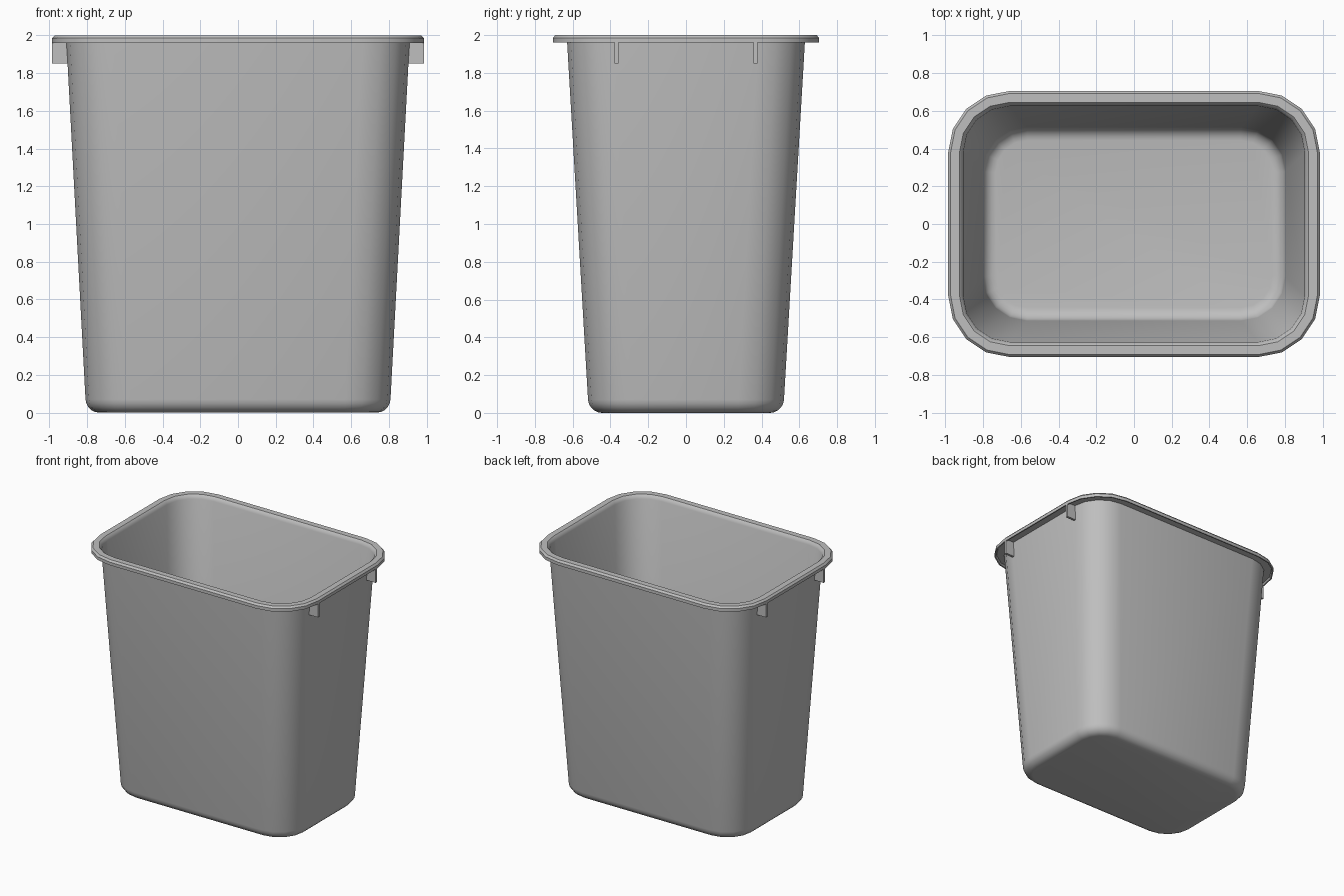
import bpy, bmesh
from math import sin, cos, pi, radians

cube = bpy.data.objects.get("Cube")
if cube:
    bpy.data.objects.remove(cube)

grey = bpy.data.materials.new("grey plastic")
grey.use_nodes = True
colour = (0.52, 0.52, 0.52, 1)
grey.diffuse_color = colour
grey.node_tree.nodes["Principled BSDF"].inputs["Base Color"].default_value = colour

RIM_Z = 1.96


def finish(name, bm):
    bmesh.ops.recalc_face_normals(bm, faces=bm.faces)
    mesh = bpy.data.meshes.new(name)
    bm.to_mesh(mesh)
    bm.free()
    mesh.materials.append(grey)
    obj = bpy.data.objects.new(name, mesh)
    bpy.context.collection.objects.link(obj)
    return obj


def rounded_ring(bm, radius, z, steps=4):
    """Rounded rectangle whose corner centres spread out with height."""
    t = min(z / RIM_Z, 1)
    cx, cy = 0.565 + 0.095 * t, 0.275 + 0.105 * t
    ring = []
    for corner, (sx, sy) in enumerate([(1, 1), (-1, 1), (-1, -1), (1, -1)]):
        for i in range(steps + 1):
            a = (corner + i / steps) * pi / 2
            ring.append(bm.verts.new((sx * cx + radius * cos(a),
                                      sy * cy + radius * sin(a), z)))
    return ring


def base_curve(radius, floor, bend, steps=5):
    """Rounded transition from the floor up to the wall."""
    angles = [i / steps * pi / 2 for i in range(steps + 1)]
    return [(radius - bend * (1 - sin(a)), floor + bend * (1 - cos(a))) for a in angles]


# Bin body: outer wall, hollow-edged rim, inner wall and floor in one loft
outer = base_curve(0.24, 0, 0.07)
inner = base_curve(0.234, 0.008, 0.066)
rim = [(0.25, 1.972), (0.308, 1.975), (0.315, RIM_Z), (0.325, RIM_Z),
       (0.325, 1.985), (0.312, 2.0), (0.265, 2.0), (0.255, 1.99), (0.245, 1.97)]
bm = bmesh.new()
rings = [rounded_ring(bm, r, z) for r, z in outer + rim + inner[::-1]]
for low, high in zip(rings, rings[1:]):
    n = len(low)
    for i in range(n):
        j = (i + 1) % n
        bm.faces.new((low[i], low[j], high[j], high[i]))
bm.faces.new(rings[0])
bm.faces.new(rings[-1])
body = finish("bin_body", bm)
bpy.context.view_layer.objects.active = body
body.select_set(True)
bpy.ops.object.shade_smooth_by_angle(angle=radians(30))
body.select_set(False)

# Tabs under the rim at both ends
outline = [(0.903, 1.85), (0.985, 1.85), (0.985, 1.972), (0.908, 1.972)]
for side, sx in (("left", 1), ("right", -1)):
    for end, y in (("front", -0.368), ("back", 0.368)):
        bm = bmesh.new()
        face = bm.faces.new([bm.verts.new((sx * x, y - 0.01, z)) for x, z in outline])
        new = bmesh.ops.extrude_face_region(bm, geom=[face])["geom"]
        bmesh.ops.translate(bm, vec=(0, 0.02, 0),
                            verts=[v for v in new if isinstance(v, bmesh.types.BMVert)])
        finish(f"{side}_{end}_tab", bm)
